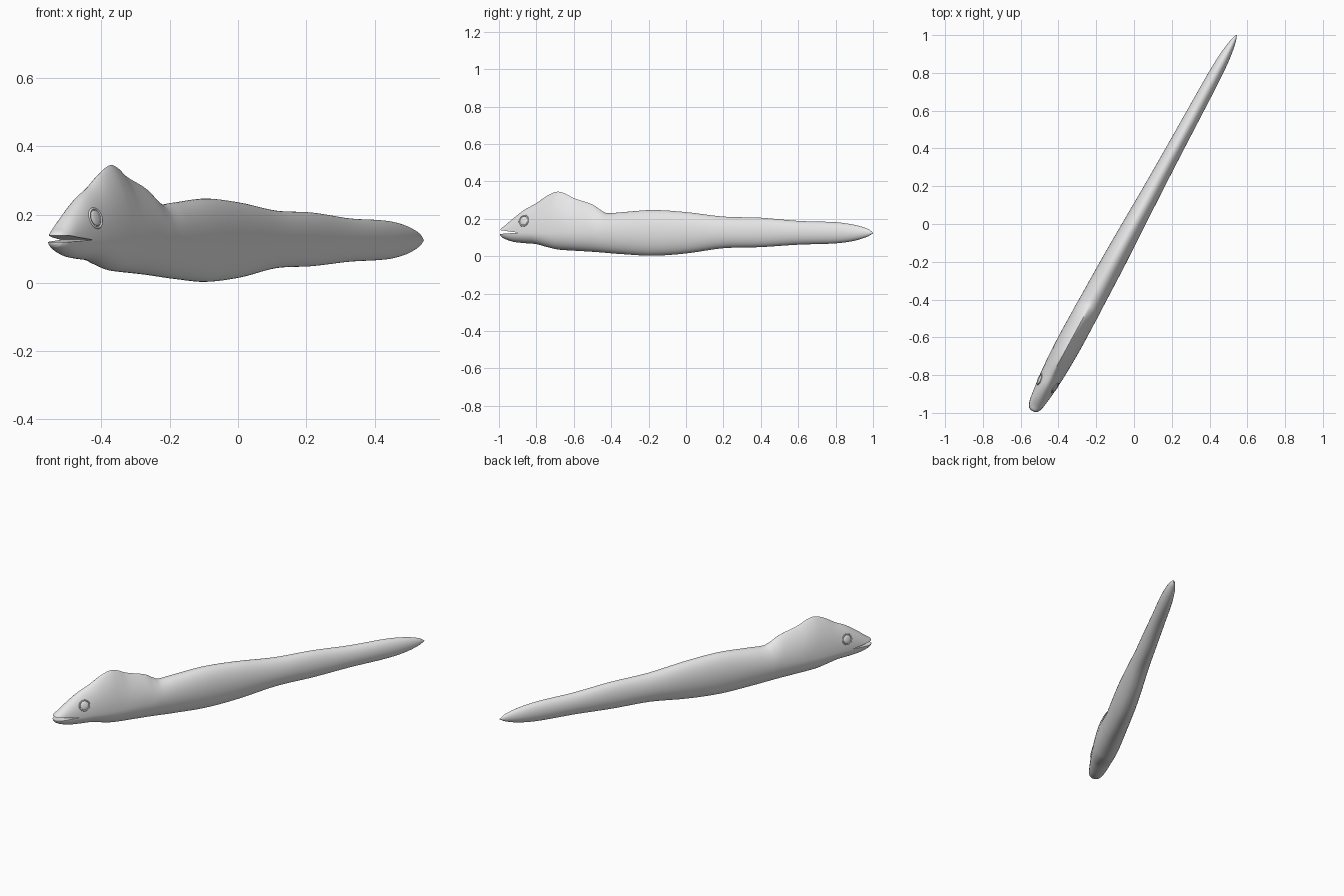
import bpy, bmesh, math
from mathutils import Vector, Matrix

if "Cube" in bpy.data.objects:
    bpy.data.objects.remove(bpy.data.objects["Cube"])

U = Vector((0.477, 0.879, 0))      # body axis, head to tail
V = Vector((0.879, -0.477, 0))     # sideways
Z = Vector((0, 0, 1))
MID = 0.125                        # height of the widest line

# Stations: y along body, top z, bottom z, half width, upper taper
ROWS = [
    (-0.990, 0.140, 0.112, 0.012, 1.0),
    (-0.984, 0.150, 0.104, 0.025, 1.0),
    (-0.965, 0.164, 0.092, 0.037, 1.0),
    (-0.920, 0.204, 0.077, 0.046, 1.05),
    (-0.860, 0.250, 0.070, 0.054, 1.1),
    (-0.800, 0.284, 0.065, 0.060, 1.25),
    (-0.740, 0.325, 0.049, 0.064, 1.5),
    (-0.690, 0.345, 0.037, 0.066, 1.7),
    (-0.650, 0.337, 0.033, 0.067, 1.8),
    (-0.600, 0.311, 0.030, 0.068, 1.8),
    (-0.500, 0.277, 0.024, 0.067, 1.6),
    (-0.460, 0.250, 0.021, 0.067, 1.4),
    (-0.425, 0.231, 0.018, 0.066, 1.1),
    (-0.350, 0.235, 0.012, 0.065, 1.0),
    (-0.180, 0.247, 0.003, 0.062, 1.0),
    (0.000, 0.236, 0.015, 0.056, 1.0),
    (0.200, 0.212, 0.043, 0.049, 1.0),
    (0.400, 0.206, 0.049, 0.044, 1.0),
    (0.600, 0.189, 0.062, 0.040, 1.0),
    (0.800, 0.182, 0.069, 0.035, 1.0),
    (0.900, 0.168, 0.083, 0.027, 1.0),
    (0.970, 0.147, 0.105, 0.014, 1.0),
    (1.000, 0.127, 0.123, 0.002, 1.0),
]


def station(y):
    """Smooth interpolation of the stations."""
    n = len(ROWS)
    i = max(k for k in range(n - 1) if k == 0 or ROWS[k][0] <= y)
    a, b = ROWS[i], ROWS[i + 1]
    prev, nxt = ROWS[max(i - 1, 0)], ROWS[min(i + 2, n - 1)]
    d = b[0] - a[0]
    t = (y - a[0]) / d
    out = []
    for k in range(1, 5):
        m0 = (b[k] - prev[k]) / (b[0] - prev[0]) * d
        m1 = (nxt[k] - a[k]) / (nxt[0] - a[0]) * d
        out.append((2*t**3 - 3*t*t + 1) * a[k] + (t**3 - 2*t*t + t) * m0
                   + (3*t*t - 2*t**3) * b[k] + (t**3 - t*t) * m1)
    return out


def skin(y, ang):
    """Point on the body surface."""
    top, bottom, w, taper = station(y)
    c, s = math.cos(ang), math.sin(ang)
    h = (top - MID) if s > 0 else (MID - bottom)
    x = w * math.copysign(abs(c) ** (taper if s > 0 else 1), c)
    return U * (y / 0.879) + V * x + Z * (MID + h * s)


grey = bpy.data.materials.new("eel grey")
grey.diffuse_color = (0.8, 0.8, 0.8, 1)
grey.use_nodes = True
grey.node_tree.nodes["Principled BSDF"].inputs["Base Color"].default_value = grey.diffuse_color


def make(name, bm):
    bmesh.ops.recalc_face_normals(bm, faces=bm.faces[:])
    me = bpy.data.meshes.new(name)
    bm.to_mesh(me)
    bm.free()
    me.materials.append(grey)
    ob = bpy.data.objects.new(name, me)
    bpy.context.collection.objects.link(ob)
    return ob


def smooth(ob):
    bpy.ops.object.select_all(action='DESELECT')
    ob.select_set(True)
    bpy.context.view_layer.objects.active = ob
    bpy.ops.object.shade_smooth_by_angle(angle=math.radians(40))


# Body, head and crest as one skin
SIDES, STEPS = 48, 6
bm = bmesh.new()
ys = [a[0] + (b[0] - a[0]) * k / STEPS for a, b in zip(ROWS, ROWS[1:]) for k in range(STEPS)]
ys.append(ROWS[-1][0])
rings = [[bm.verts.new(skin(y, 2 * math.pi * j / SIDES)) for j in range(SIDES)] for y in ys]
for r, q in zip(rings, rings[1:]):
    for j in range(SIDES):
        k = (j + 1) % SIDES
        bm.faces.new((r[j], r[k], q[k], q[j]))
bm.faces.new(rings[0])
bm.faces.new(rings[-1])
body = make("body", bm)

# Mouth slit, cut out of the snout
slit = [(-1.2, 0.118), (-1.2, 0.140), (-1.10, 0.139), (-1.065, 0.134),
        (-0.99, 0.126), (-1.065, 0.122), (-1.10, 0.120)]
bm = bmesh.new()
sides = [[bm.verts.new(U * a + V * x + Z * z) for a, z in slit] for x in (-0.15, 0.15)]
for s in sides:
    bm.faces.new(s)
for j in range(len(slit)):
    k = (j + 1) % len(slit)
    bm.faces.new((sides[0][j], sides[0][k], sides[1][k], sides[1][j]))
cutter = make("mouth_cutter", bm)
cutter.hide_render = True
mod = body.modifiers.new("mouth", 'BOOLEAN')
mod.operation = 'DIFFERENCE'
mod.solver = 'EXACT'
mod.object = cutter
bpy.context.view_layer.objects.active = body
bpy.ops.object.modifier_apply(modifier=mod.name)
bpy.data.objects.remove(cutter)
smooth(body)

# Eyes: a low dome with a raised rim on each cheek
EYE_Y, EYE_Z = -0.845, 0.19
lift = math.asin((EYE_Z - MID) / (station(EYE_Y)[0] - MID))
for side, label in ((1, "right"), (-1, "left")):
    ang = lift if side > 0 else math.pi - lift
    p = skin(EYE_Y, ang)
    n = (skin(EYE_Y + 0.02, ang) - skin(EYE_Y - 0.02, ang)).cross(
        skin(EYE_Y, ang + 0.15) - skin(EYE_Y, ang - 0.15)).normalized()
    if n.dot(V) * side < 0:
        n.negate()
    rot = n.to_track_quat('Z', 'Y')
    bm = bmesh.new()
    bmesh.ops.create_uvsphere(bm, u_segments=32, v_segments=16, radius=1,
                              matrix=Matrix.LocRotScale(p - n * 0.002, rot, (0.023, 0.023, 0.006)))
    smooth(make(label + "_eye", bm))
    bpy.ops.mesh.primitive_torus_add(major_radius=0.029, minor_radius=0.0035, major_segments=40,
                                     minor_segments=10, location=p - n * 0.001,
                                     rotation=rot.to_euler())
    rim = bpy.context.object
    rim.name = label + "_eye_rim"
    rim.data.materials.append(grey)
    smooth(rim)
